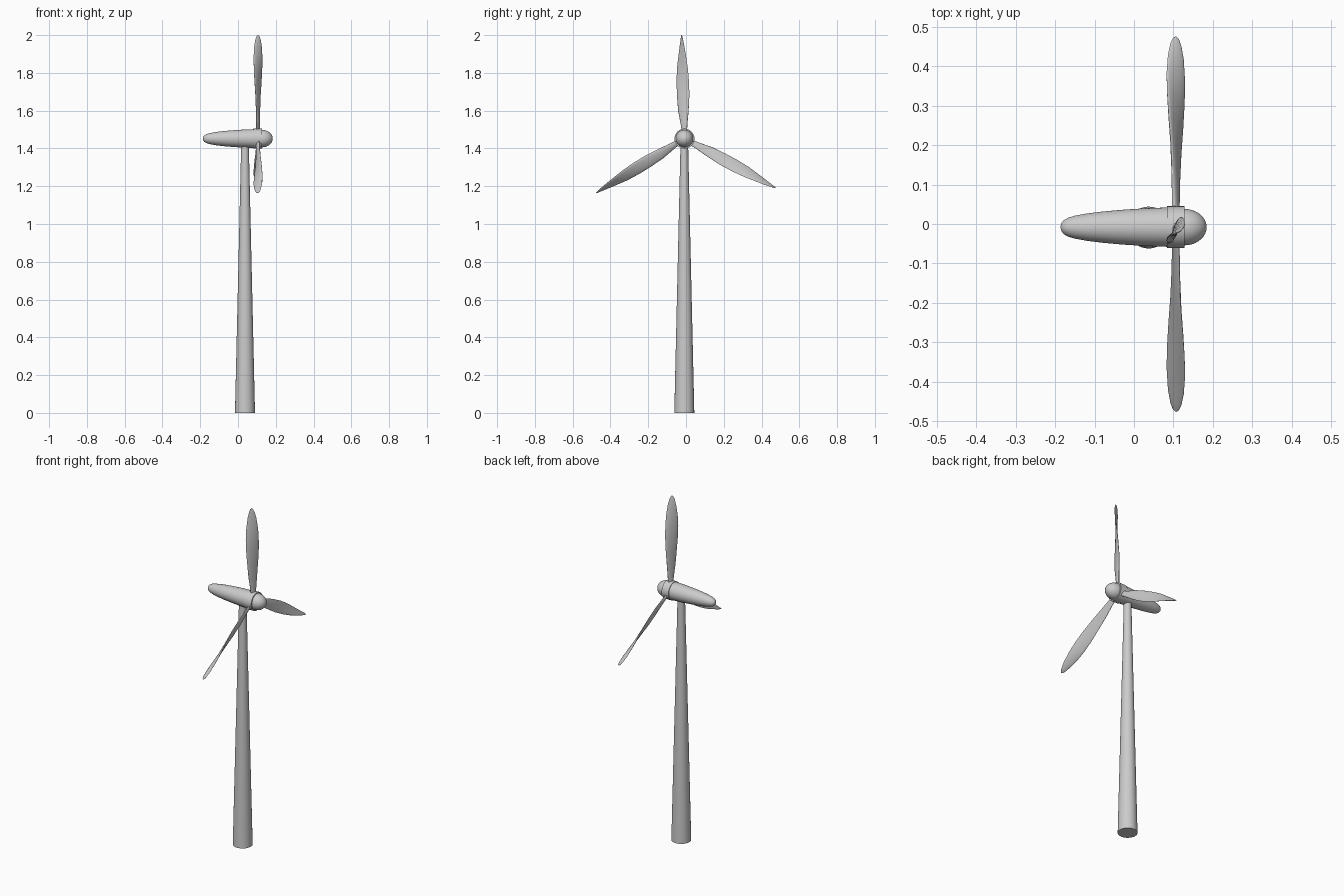
import bpy, bmesh, math
from mathutils import Vector, Matrix

if "Cube" in bpy.data.objects:
    bpy.data.objects.remove(bpy.data.objects["Cube"])

AXIS = Vector((0.0, -0.008, 1.452))   # rotor axis runs along x through here
BLADE_X = 0.106


def finish(name, bm, angle=40):
    bmesh.ops.recalc_face_normals(bm, faces=bm.faces)
    me = bpy.data.meshes.new(name)
    bm.to_mesh(me)
    bm.free()
    ob = bpy.data.objects.new(name, me)
    bpy.context.collection.objects.link(ob)
    bpy.ops.object.select_all(action='DESELECT')
    ob.select_set(True)
    bpy.context.view_layer.objects.active = ob
    bpy.ops.object.shade_smooth_by_angle(angle=math.radians(angle))
    return ob


def loft(bm, rings):
    """Skin a list of equal-length rings and cap both ends."""
    loops = [[bm.verts.new(p) for p in ring] for ring in rings]
    n = len(loops[0])
    for a, b in zip(loops, loops[1:]):
        for i in range(n):
            j = (i + 1) % n
            bm.faces.new((a[i], a[j], b[j], b[i]))
    bm.faces.new(loops[0])
    bm.faces.new(loops[-1])


def turned(name, profile, n=40):
    """Solid of revolution about the rotor axis, profile = (x, radius)."""
    bm = bmesh.new()
    loft(bm, [[AXIS + Vector((x, r * math.cos(2 * math.pi * i / n),
                              r * math.sin(2 * math.pi * i / n)))
               for i in range(n)] for x, r in profile])
    return finish(name, bm)


# tapered tower
bm = bmesh.new()
bmesh.ops.create_cone(bm, cap_ends=True, segments=40, radius1=0.053,
                      radius2=0.020, depth=1.43,
                      matrix=Matrix.Translation((0.037, -0.009, 0.715)))
finish("tower", bm)

# nacelle body with rounded tail
turned("nacelle", [(-0.186, 0.002), (-0.184, 0.010), (-0.178, 0.0175),
                   (-0.167, 0.0240), (-0.150, 0.0290), (-0.120, 0.0345),
                   (-0.080, 0.0395), (-0.030, 0.0440), (0.020, 0.0472),
                   (0.060, 0.0490), (0.083, 0.0497)])

# hub ring
turned("hub_ring", [(0.083, 0.053), (0.128, 0.053)])

# domed nose cone
dome = [(0.120, 0.046)]
for i in range(10):
    a = math.radians(88) * i / 9
    dome.append((0.128 + 0.056 * math.sin(a), 0.046 * math.cos(a)))
turned("nose_cone", dome)

# blade stations: radius, half width in x, half width in y, sweep, half thickness
STATIONS = [(0.030, 0.006, 0.013, 0.000, 0.0080),
            (0.070, 0.007, 0.017, -0.002, 0.0075),
            (0.150, 0.009, 0.028, -0.006, 0.0070),
            (0.230, 0.013, 0.033, -0.007, 0.0065),
            (0.300, 0.018, 0.033, -0.009, 0.0060),
            (0.370, 0.022, 0.029, -0.011, 0.0055),
            (0.430, 0.0235, 0.021, -0.012, 0.0050),
            (0.490, 0.020, 0.012, -0.013, 0.0040),
            (0.525, 0.014, 0.006, -0.014, 0.0030),
            (0.542, 0.008, 0.003, -0.015, 0.0020),
            (0.548, 0.002, 0.001, -0.015, 0.0010)]


def blade(name, turn, n=20):
    rot = Matrix.Rotation(turn, 3, 'X')
    rings = []
    for r, hx, hy, sweep, t in STATIONS:
        chord = Vector((hx, hy, 0))
        across = Vector((-hy, hx, 0)).normalized() * t
        ring = []
        for i in range(n):
            a = 2 * math.pi * i / n
            p = Vector((0, sweep, r)) + chord * math.cos(a) + across * math.sin(a)
            ring.append(AXIS + Vector((BLADE_X, 0, 0)) + rot @ p)
        rings.append(ring)
    bm = bmesh.new()
    loft(bm, rings)
    finish(name, bm, 60)


# three twisted blades
for k in range(3):
    blade(f"blade_{k + 1}", k * 2 * math.pi / 3)
